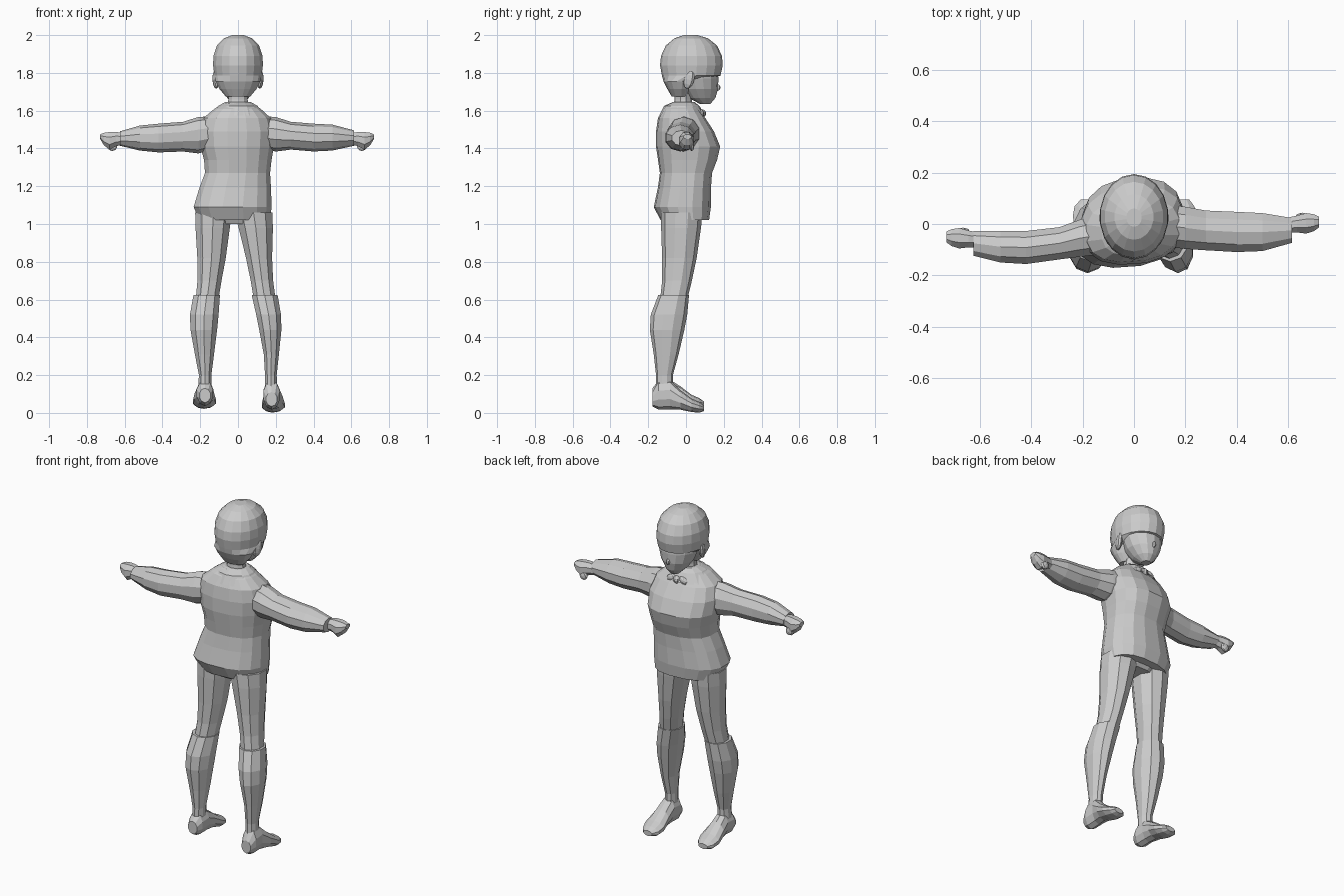
import bpy, bmesh, math


def loft(name, axis, sections, sides=12, power=2.0, shear=0.0):
    """Skin through rounded cross-sections given as (u min, u max, v min, v max, position on axis)."""
    bm = bmesh.new()
    rings = []
    for u0, u1, v0, v1, t in sections:
        ring = []
        for i in range(sides):
            a = 2 * math.pi * (i + 0.5) / sides
            c, s = math.cos(a), math.sin(a)
            u = (u0 + u1) / 2 + (u1 - u0) / 2 * math.copysign(abs(c) ** (2 / power), c) * 1.015
            v = (v0 + v1) / 2 + (v1 - v0) / 2 * math.copysign(abs(s) ** (2 / power), s) * 1.015
            p = {'x': (t, u, v), 'y': (u, t, v), 'z': (u, v, t)}[axis]
            ring.append(bm.verts.new((p[0], p[1] + shear * p[0], p[2])))
        rings.append(ring)
    for a, b in zip(rings, rings[1:]):
        for i in range(sides):
            j = (i + 1) % sides
            bm.faces.new((a[i], a[j], b[j], b[i]))
    bm.faces.new(rings[0])
    bm.faces.new(rings[-1])
    bmesh.ops.recalc_face_normals(bm, faces=bm.faces)
    me = bpy.data.meshes.new(name)
    bm.to_mesh(me)
    bm.free()
    ob = bpy.data.objects.new(name, me)
    bpy.context.collection.objects.link(ob)
    return ob


def blob(name, loc, size, rot=(0, 0, 0)):
    bpy.ops.mesh.primitive_uv_sphere_add(segments=8, ring_count=6, location=loc, rotation=rot)
    ob = bpy.context.object
    ob.name = name
    ob.scale = size
    return ob


# Tunic with flared hem
loft("tunic", 'z', [
    (-.205, .17, -.13, .12, 1.02), (-.235, .178, -.165, .13, 1.09),
    (-.205, .175, -.145, .13, 1.19), (-.175, .17, -.135, .135, 1.27),
    (-.18, .178, -.145, .162, 1.34), (-.2, .19, -.155, .178, 1.41),
    (-.205, .195, -.155, .145, 1.49), (-.185, .175, -.145, .1, 1.56),
    (-.125, .12, -.12, .065, 1.61), (-.075, .075, -.08, .045, 1.64)],
    sides=16, power=2.4, shear=.07)

# Collar and small knot at the chest
loft("collar", 'z', [
    (-.15, .14, -.14, .1, 1.575), (-.105, .105, -.115, .07, 1.625),
    (-.07, .07, -.07, .045, 1.645)], sides=14)
blob("collar_knot", (0, .085, 1.585), (.022, .022, .022))
for s in (-1, 1):
    blob("collar_bow", (s * .04, .08, 1.585), (.032, .016, .02), (0, s * .4, 0))

# Neck
loft("neck", 'z', [(-.065, .065, -.07, .03, 1.58), (-.053, .053, -.06, .03, 1.66),
                   (-.055, .055, -.06, .04, 1.74)], sides=10)

# Face with jaw and nose
loft("face", 'z', [
    (-.025, .025, .075, .128, 1.635), (-.058, .058, .015, .155, 1.668),
    (-.09, .09, -.02, .168, 1.715), (-.108, .108, -.04, .17, 1.77),
    (-.11, .11, -.04, .165, 1.83)], sides=14)
blob("nose", (0, .163, 1.722), (.012, .02, .018))

# Close-fitting hair cap, lower at the nape
hair = loft("hair", 'z', [
    (-.065, .065, -.075, .01, 1.675), (-.098, .098, -.098, .03, 1.715),
    (-.118, .118, -.118, .05, 1.755), (-.125, .125, -.125, .18, 1.785),
    (-.132, .132, -.135, .192, 1.84), (-.13, .13, -.13, .188, 1.89),
    (-.112, .112, -.105, .162, 1.945), (-.075, .075, -.06, .115, 1.983),
    (-.03, .03, -.01, .06, 2.0)], sides=18)

# Ears
for s in (-1, 1):
    blob("ear", (s * .118, .015, 1.765), (.016, .03, .05), (-.25, 0, s * -.3))

# Sleeves and hands: each side has its own sweep
arms = {
    -1: [(-.12, .04, 1.40, 1.57, .12), (-.13, .02, 1.375, 1.565, .21),
         (-.14, -.01, 1.385, 1.54, .29), (-.158, -.025, 1.38, 1.53, .42),
         (-.152, -.025, 1.39, 1.52, .52), (-.125, -.025, 1.415, 1.49, .625)],
    1: [(-.09, .08, 1.40, 1.57, .12), (-.1, .07, 1.385, 1.565, .2),
        (-.105, .055, 1.395, 1.54, .28), (-.112, .05, 1.385, 1.53, .4),
        (-.108, .045, 1.39, 1.525, .5), (-.075, .025, 1.415, 1.495, .615)]}
for s, secs in arms.items():
    loft("sleeve", 'x', [(a, b, c, d, s * t) for a, b, c, d, t in secs], sides=10)
    y = -.058 if s < 0 else .0
    o = .01 if s < 0 else 0
    loft("hand", 'x', [
        (y - .035, y + .025, 1.42, 1.48, s * (.59 + o)),
        (y - .035, y + .035, 1.41, 1.49, s * (.635 + o)),
        (y - .04, y + .045, 1.39, 1.49, s * (.67 + o)),
        (y - .03, y + .04, 1.415, 1.485, s * (.7 + o)),
        (y - .015, y + .03, 1.45, 1.475, s * (.72 + o))], sides=8)
    blob("thumb", (s * (.655 + o), y + .03, 1.412), (.026, .014, .025), (0, s * .6, 0))

# Hips closing the underside
loft("hips", 'z', [(-.15, .14, -.1, .06, 1.0), (-.2, .17, -.13, .1, 1.06)], sides=12)

# Thighs: (x min, x max) per level, shared depth profile
depth = [(-.13, .085, 1.06), (-.13, .078, .98), (-.125, .055, .82),
         (-.125, .03, .70), (-.135, .008, .61)]
thigh_x = [[(-.23, -.03), (-.228, -.04), (-.218, -.062), (-.217, -.085), (-.225, -.1)],
           [(-.02, .185), (0, .188), (.04, .183), (.065, .188), (.08, .2)]]
# Lower legs start with a slight step at the knee
calf_depth = [(-.145, .015, .625), (-.185, .005, .52), (-.19, -.01, .44),
              (-.17, -.04, .31), (-.158, -.07, .2), (-.16, -.07, .1)]
calf_x = [[(-.238, -.093), (-.257, -.1), (-.254, -.108), (-.23, -.125), (-.208, -.14), (-.215, -.14)],
          [(.07, .212), (.094, .23), (.11, .232), (.135, .218), (.142, .206), (.142, .21)]]
for xs, d in [(thigh_x, depth), (calf_x, calf_depth)]:
    for side in xs:
        loft("thigh" if xs is thigh_x else "lower_leg", 'z',
             [x + z for x, z in zip(side, d)], sides=10)

# Feet, toes toward +y
for cx, lift, toe in ((-.175, .02, -.003), (.178, 0, .008)):
    loft("foot", 'y', [
        (cx - .03, cx + .03, .035 + lift, .11 + lift, -.178),
        (cx - .045, cx + .045, .018 + lift, .17, -.145),
        (cx - .045, cx + .045, .02 + lift, .175, -.085),
        (cx - .053 + toe, cx + .053 + toe, .018 + lift, .12 + lift, -.03),
        (cx - .062 + toe, cx + .064 + toe, .005 + lift, .075 + lift, .03),
        (cx - .055 + toe, cx + .05 + toe, .002 + lift, .058 + lift, .07),
        (cx - .03 + toe, cx + .03 + toe, .01 + lift, .04 + lift, .095)], sides=10)
